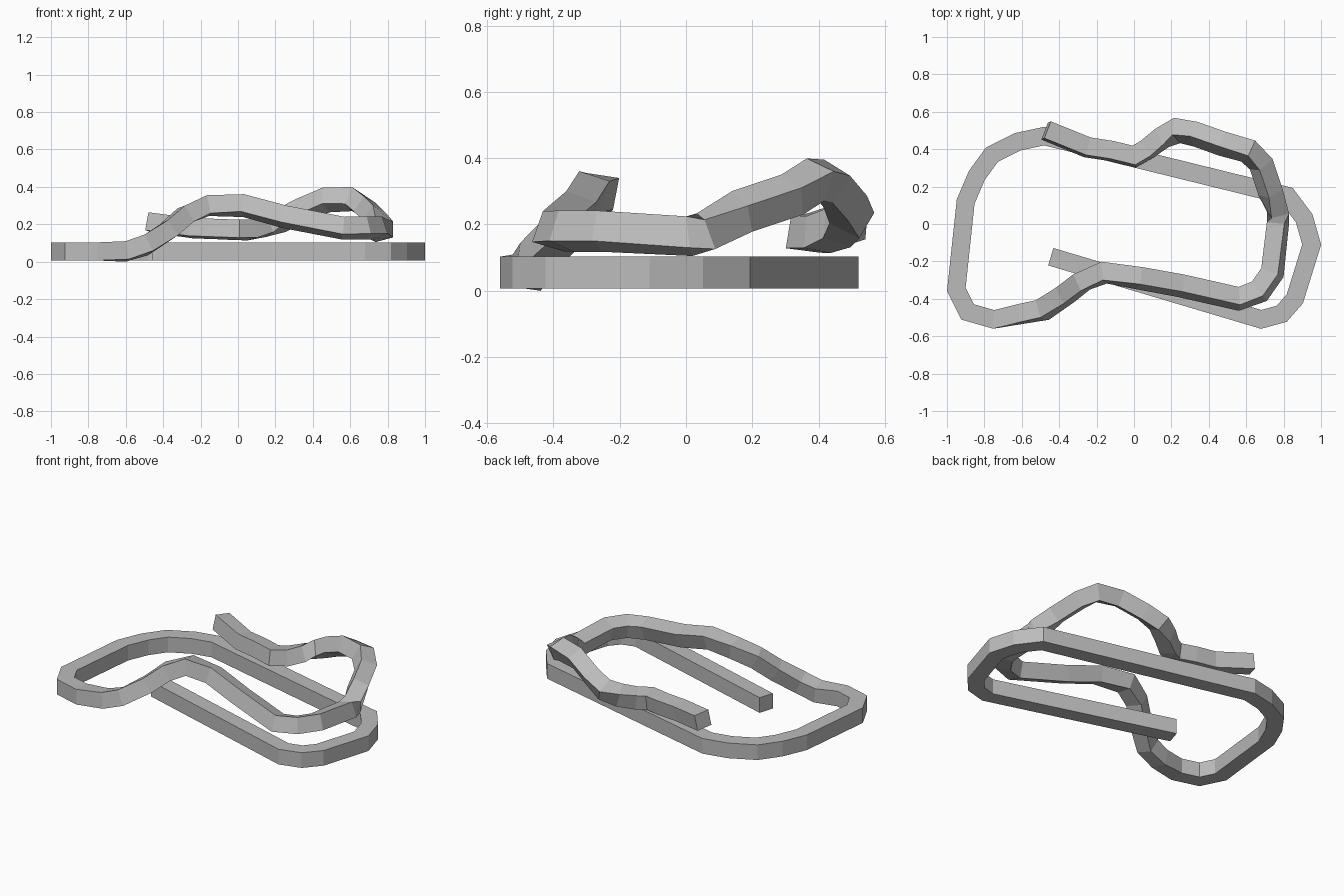
import bpy, bmesh, math
from mathutils import Vector, Matrix

if "Cube" in bpy.data.objects:
    bpy.data.objects.remove(bpy.data.objects["Cube"], do_unlink=True)

THICKNESS = 0.097
BASE_HEIGHT = 5.5

# Flat loop of the wire: x, y in hundredths
flat_loop = [
    (-44.5, -17.5), (68, -51), (79, -48), (86, -40), (95, -11), (91, 3), (82, 15),
    (-48, 47), (-62, 44), (-76, 37), (-84, 26), (-90, 12), (-95, -35), (-89, -47), (-75, -51),
]

# Bent-up end of the wire: x, y, z in hundredths, lean in degrees
raised_loop = [
    (-60, -48, 5.5, -8), (-49, -46, 9, -12), (-37, -38, 17, -15), (-28, -31, 25, -15),
    (-16, -26, 30, -15), (3, -29, 30, -18), (25, -33, 24, -20), (56, -40, 18, -20),
    (67, -36, 18, -20), (74, -26, 18, -20), (77, 1, 16.5, -15), (77, 6, 18, 15),
    (73, 17, 24, 30), (68, 32, 29, 30), (61, 39, 33.5, 30), (47, 43, 33, 30),
    (33, 48, 27, 28), (23, 50, 22, 22), (15, 46, 19, 15), (7, 40, 17, 10),
    (0, 36, 17, 8), (-12, 39, 17.5, 8), (-25, 41, 18, 8), (-47, 50, 21, 8),
]

path = [(Vector((x, y, BASE_HEIGHT)) / 100, 0) for x, y in flat_loop]
path += [(Vector((x, y, z)) / 100, lean) for x, y, z, lean in raised_loop]


def section_ring(index):
    """Square section at a path point, mitred into the plane between its two segments."""
    point, lean = path[index]
    before = path[max(index - 1, 0)][0]
    after = path[min(index + 1, len(path) - 1)][0]
    incoming = (point - before) if index else (after - point)
    outgoing = (after - point) if index < len(path) - 1 else incoming
    incoming, outgoing = incoming.normalized(), outgoing.normalized()
    plane_normal = (incoming + outgoing).normalized()
    side = incoming.cross(Vector((0, 0, 1))).normalized()
    up = side.cross(incoming)
    roll = math.radians(lean)
    leaning_up = up * math.cos(roll) + side * math.sin(roll)
    leaning_side = side * math.cos(roll) - up * math.sin(roll)
    ring = []
    for a, b in ((-1, -1), (1, -1), (1, 1), (-1, 1)):
        offset = (leaning_side * a + leaning_up * b) * THICKNESS / 2
        offset -= incoming * offset.dot(plane_normal) / incoming.dot(plane_normal)
        ring.append(point + offset)
    return ring


# Sweep the square section along the whole wire
bm = bmesh.new()
rings = [[bm.verts.new(co) for co in section_ring(i)] for i in range(len(path))]
for ring, following in zip(rings, rings[1:]):
    for k in range(4):
        n = (k + 1) % 4
        bm.faces.new((ring[k], ring[n], following[n], following[k]))
bm.faces.new(rings[0])
bm.faces.new(rings[-1])
bmesh.ops.recalc_face_normals(bm, faces=bm.faces)

# Stand the wire on the floor
lowest = min(v.co.z for v in bm.verts)
bmesh.ops.translate(bm, verts=bm.verts, vec=(0, 0, -lowest))

mesh = bpy.data.meshes.new("bent_wire_clip")
bm.to_mesh(mesh)
bm.free()
clip = bpy.data.objects.new("bent_wire_clip", mesh)
bpy.context.collection.objects.link(clip)

# Plain grey metal
grey = bpy.data.materials.new("grey")
grey.use_nodes = True
colour = (0.5, 0.5, 0.5, 1)
grey.diffuse_color = colour
grey.node_tree.nodes["Principled BSDF"].inputs["Base Color"].default_value = colour
mesh.materials.append(grey)
